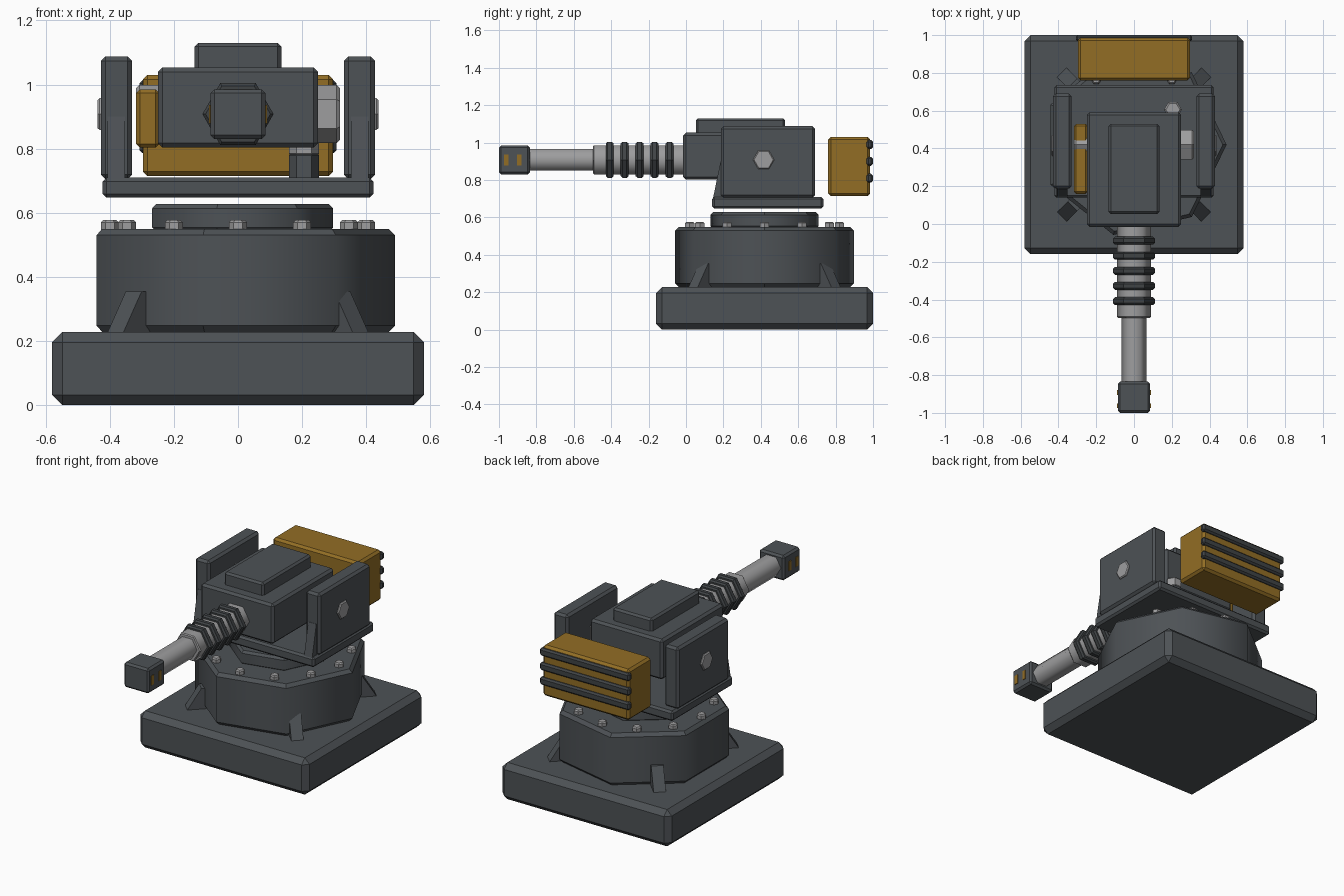
import bpy, bmesh, math
from math import cos, sin, pi

if "Cube" in bpy.data.objects:
    bpy.data.objects.remove(bpy.data.objects["Cube"])


def material(name, rgb):
    m = bpy.data.materials.new(name)
    m.diffuse_color = (*rgb, 1)
    m.use_nodes = True
    m.node_tree.nodes["Principled BSDF"].inputs["Base Color"].default_value = m.diffuse_color
    return m


DARK = material("gunmetal", (0.075, 0.084, 0.092))
RUBBER = material("dark_rubber", (0.05, 0.056, 0.06))
STEEL = material("light_steel", (0.34, 0.34, 0.345))
YELLOW = material("ochre", (0.29, 0.155, 0.018))


def finish(bm, name, mat):
    bmesh.ops.recalc_face_normals(bm, faces=bm.faces)
    me = bpy.data.meshes.new(name)
    bm.to_mesh(me)
    bm.free()
    me.materials.append(mat)
    ob = bpy.data.objects.new(name, me)
    bpy.context.collection.objects.link(ob)
    return ob


def box(name, x, y, z, mat, bevel=0.012):
    """Chamfered box from (min, max) ranges."""
    bm = bmesh.new()
    bmesh.ops.create_cube(bm, size=1)
    for v in bm.verts:
        for i, (a, b) in enumerate((x, y, z)):
            v.co[i] = (a + b) / 2 + v.co[i] * (b - a)
    if bevel:
        bmesh.ops.bevel(bm, geom=bm.edges[:], offset=bevel, segments=1,
                        affect='EDGES', profile=0.5)
    return finish(bm, name, mat)


def prism(name, axis, centre, lo, hi, r, n, mat, bevel=0.008, start=0.0, smooth=False):
    """Chamfered n-sided cylinder; centre gives the two coordinates across the axis."""
    place = {'x': lambda u, v, w: (w, u, v), 'y': lambda u, v, w: (u, w, v),
             'z': lambda u, v, w: (u, v, w)}[axis]
    bm = bmesh.new()
    rings = []
    for rad, w in ((r - bevel, lo), (r, lo + bevel), (r, hi - bevel), (r - bevel, hi)):
        rings.append([bm.verts.new(place(centre[0] + rad * cos(start + 2 * pi * k / n),
                                         centre[1] + rad * sin(start + 2 * pi * k / n), w))
                      for k in range(n)])
    for j in range(3):
        for k in range(n):
            f = bm.faces.new((rings[j][k], rings[j][(k + 1) % n],
                              rings[j + 1][(k + 1) % n], rings[j + 1][k]))
            f.smooth = smooth and j == 1
    bm.faces.new(rings[0])
    bm.faces.new(rings[3])
    return finish(bm, name, mat)


def wedge(name, profile, thick, mat, origin, angle):
    """Profile in (distance, height), thickened sideways and turned about z."""
    bm = bmesh.new()
    sides = []
    for s in (-thick / 2, thick / 2):
        sides.append([bm.verts.new((origin[0] + d * cos(angle) - s * sin(angle),
                                    origin[1] + d * sin(angle) + s * cos(angle), h))
                      for d, h in profile])
    n = len(profile)
    for k in range(n):
        bm.faces.new((sides[0][k], sides[0][(k + 1) % n], sides[1][(k + 1) % n], sides[1][k]))
    bm.faces.new(sides[0])
    bm.faces.new(sides[1])
    return finish(bm, name, mat)


CY = 0.42    # turret axis
BZ = 0.908   # barrel height

# Base, drum and bearing ring
box("base_plate", (-0.58, 0.58), (-0.16, 1.0), (0, 0.228), DARK, 0.032)
prism("drum", 'z', (0, CY), 0.228, 0.55, 0.49, 7, DARK, 0.02, smooth=True)
prism("bearing_ring", 'z', (0, CY), 0.54, 0.628, 0.297, 7, DARK, 0.014, smooth=True)

# Diagonal base gussets and the bolt circle
for k in range(4):
    wedge("base_gusset", [(0.38, 0.22), (0.545, 0.22), (0.46, 0.355), (0.38, 0.355)],
          0.07, DARK, (0, CY), pi / 4 + k * pi / 2)
for k in range(12):
    a = k * pi / 6
    prism("drum_bolt", 'z', (0.4 * cos(a), CY + 0.4 * sin(a)), 0.54, 0.577, 0.028, 6, STEEL, 0.007)

# Turntable with yoke plates
box("turntable", (-0.422, 0.422), (0.14, 0.735), (0.647, 0.71), DARK, 0.012)
for s in (-1, 1):
    box("yoke_plate", sorted((s * 0.331, s * 0.428)), (0.187, 0.69), (0.705, 1.088), DARK, 0.014)
    wedge("yoke_gusset", [(0.145, 0.705), (0.2, 0.705), (0.2, 0.9), (0.185, 0.9)],
          0.055, DARK, (s * 0.38, 0), pi / 2)
    lo, hi = sorted((s * 0.41, s * 0.438))
    prism("yoke_pin", 'x', (0.415, BZ), lo, hi, 0.057, 6, STEEL, 0.006)
    lo, hi = sorted((s * 0.24, s * 0.318))
    prism("trunnion", 'x', (CY, BZ), lo, hi, 0.09, 6, STEEL, 0.01, start=pi / 2)

# Gun body, hatch and side box
box("gun_body", (-0.25, 0.25), (-0.015, 0.59), (0.803, 1.053), DARK, 0.014)
box("top_hatch", (-0.135, 0.135), (0.053, 0.53), (1.04, 1.13), DARK, 0.012)
box("side_box", (-0.318, -0.245), (0.16, 0.53), (0.803, 0.985), YELLOW, 0.012)

# Feed post under the rear of the body
prism("feed_socket", 'z', (0.206, 0.605), 0.70, 0.785, 0.047, 6, DARK, 0.006)
prism("feed_tube", 'z', (0.206, 0.605), 0.775, 0.84, 0.047, 6, STEEL, 0.01)

# Rear counterweight with ribs
box("counterweight", (-0.297, 0.297), (0.76, 0.985), (0.715, 1.03), YELLOW, 0.014)
for z in (0.81, 0.9, 0.99):
    box("counterweight_rib", (-0.308, 0.308), (0.966, 1.0), (z - 0.024, z + 0.024), RUBBER, 0.01)

# Barrel, sleeve and cooling rings
prism("barrel_sleeve", 'y', (0, BZ), -0.497, 0.0, 0.09, 6, STEEL, 0.006, smooth=True)
prism("barrel", 'y', (0, BZ), -0.86, -0.48, 0.067, 6, STEEL, 0.004, smooth=True)
for k in range(5):
    y = -0.088 - 0.08 * k
    prism("cooling_ring", 'y', (0, BZ), y - 0.021, y + 0.021, 0.111, 6, RUBBER, 0.01)

# Muzzle block with side vents
box("muzzle_block", (-0.086, 0.086), (-1.0, -0.835), (0.83, 0.985), DARK, 0.012)
for s in (-1, 1):
    for y in (-0.962, -0.892):
        box("muzzle_vent", sorted((s * 0.083, s * 0.09)), (y - 0.012, y + 0.012),
            (0.878, 0.936), YELLOW, 0)
